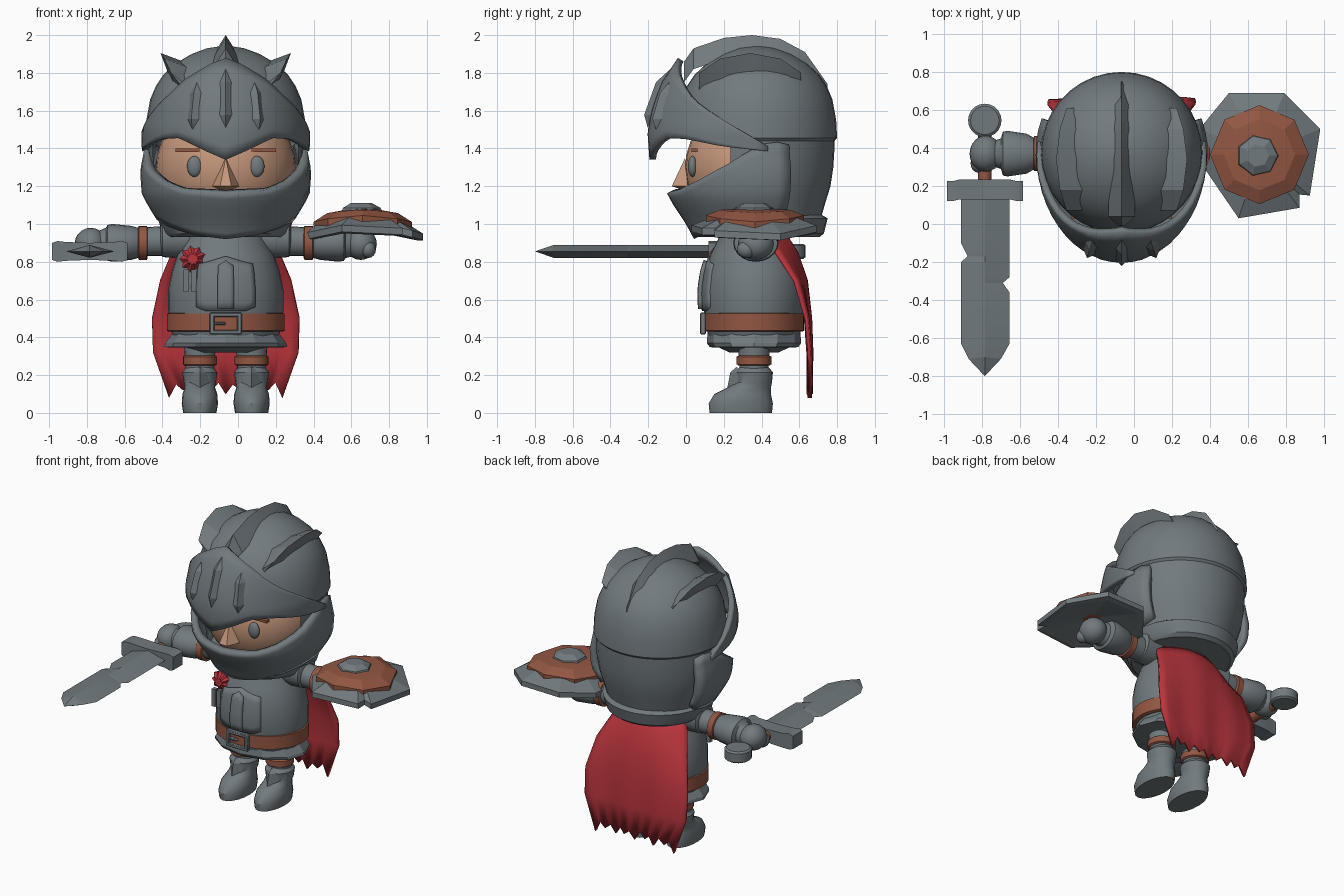
import bpy, bmesh, math
from math import sin, cos, pi, radians
from mathutils import Vector

if "Cube" in bpy.data.objects:
    bpy.data.objects.remove(bpy.data.objects["Cube"])

CX = -0.065  # body centre line


def material(name, col):
    m = bpy.data.materials.new(name)
    m.diffuse_color = (*col, 1)
    m.use_nodes = True
    m.node_tree.nodes["Principled BSDF"].inputs["Base Color"].default_value = m.diffuse_color
    return m


STEEL = material("steel", (0.165, 0.195, 0.21))
LEATHER = material("leather", (0.29, 0.095, 0.055))
RED = material("red_cloth", (0.48, 0.035, 0.045))
SKIN = material("skin", (0.56, 0.31, 0.20))


def build(name, verts, faces, mat, fix=True, angle=35):
    me = bpy.data.meshes.new(name)
    me.from_pydata([tuple(v) for v in verts], [], faces)
    bm = bmesh.new()
    bm.from_mesh(me)
    bmesh.ops.remove_doubles(bm, verts=bm.verts, dist=1e-5)
    if fix:
        bmesh.ops.recalc_face_normals(bm, faces=bm.faces)
    for f in bm.faces:
        f.smooth = True
    bm.to_mesh(me)
    bm.free()
    me.set_sharp_from_angle(angle=radians(angle))
    me.materials.append(mat)
    ob = bpy.data.objects.new(name, me)
    bpy.context.collection.objects.link(ob)
    return ob


def bridge(name, rings, mat, caps=True, angle=35):
    n = len(rings[0])
    faces = [(j*n+i, j*n+(i+1) % n, (j+1)*n+(i+1) % n, (j+1)*n+i)
             for j in range(len(rings)-1) for i in range(n)]
    if caps:
        faces += [tuple(range(n)), tuple(range((len(rings)-1)*n, len(rings)*n))]
    return build(name, [p for r in rings for p in r], faces, mat, angle=angle)


def loft(name, rings, mat, axis="z", n=20, caps=True, angle=35):
    """Elliptical rings (position, centre a, centre b, radius a, radius b)."""
    out = []
    for t, a, b, ra, rb in rings:
        r = []
        for i in range(n):
            u, v = a + ra*cos(2*pi*i/n), b + rb*sin(2*pi*i/n)
            r.append({"z": (u, v, t), "x": (t, u, v), "y": (u, t, v)}[axis])
        out.append(r)
    return bridge(name, out, mat, caps, angle)


def ball(name, c, r, mat, n=16):
    return loft(name, [(c[2]-r[2]*cos(pi*k/n), c[0], c[1], max(1e-3, r[0]*sin(pi*k/n)),
                max(1e-3, r[1]*sin(pi*k/n))) for k in range(n+1)], mat, n=2*n)


def box(name, c, s, mat, bevel=0.0):
    v = [(c[0]+x*s[0]/2, c[1]+y*s[1]/2, c[2]+z*s[2]/2)
         for z in (-1, 1) for x, y in ((-1, -1), (1, -1), (1, 1), (-1, 1))]
    ob = bridge(name, [v[:4], v[4:]], mat)
    if bevel:
        b = ob.modifiers.new("bevel", "BEVEL")
        b.width = bevel
    return ob


def lerp(tab, x):
    for p, q in zip(tab, tab[1:]):
        if x <= q[0]:
            t = max(0, (x-p[0])/(q[0]-p[0]))
            return [a+(b-a)*t for a, b in zip(p[1:], q[1:])]
    return list(tab[-1][1:])


def surf(shape, th, z, k=1.0):
    cy, rx, ry, f = shape
    s = lerp(f, z)[0]*k
    return (CX + rx*s*sin(th), cy - ry*s*cos(th), z)


def plate(name, shape, edges, thick, mat, cols=28, rows=8):
    """Curved plate; edges = (angle from front, lower z, upper z), mirrored."""
    amax = edges[-1][0]
    v = []
    for j in range(rows+1):
        for i in range(cols+1):
            a = -amax + 2*amax*i/cols
            zb, zt = lerp(edges, abs(a))
            v.append(surf(shape, radians(a), zb+(zt-zb)*j/rows))
    w = cols+1
    f = [(j*w+i, j*w+i+1, (j+1)*w+i+1, (j+1)*w+i) for j in range(rows) for i in range(cols)]
    ob = build(name, v, f, mat, fix=False)
    m = ob.modifiers.new("thickness", "SOLIDIFY")
    m.thickness, m.offset = thick, -1
    return ob


def ridge(name, apex, out, depth, width):
    out = Vector(out).normalized()
    side = out.cross(Vector((0, 1, 0)))
    rings = []
    for k, p in enumerate(apex):
        w = width*(0.25 if k in (0, len(apex)-1) else 1)
        b = Vector(p) - out*depth
        rings.append([Vector(p), b+side*w, b-side*w])
    bridge(name, rings, STEEL, angle=25)


# Helmet shell with face opening
prof = [(0.93, .29), (0.98, .325), (1.05, .345), (1.12, .365), (1.2, .39), (1.3, .405), (1.38, .41),
        (1.44, .412), (1.455, .425), (1.55, .42), (1.66, .40), (1.73, .37), (1.79, .33), (1.85, .265),
        (1.9, .18), (1.93, .1), (1.945, .004)]
dome = loft("helmet_shell", [(z, CX, .375, r, r) for z, r in prof], STEEL, n=36)
bm = bmesh.new()
bm.from_mesh(dome.data)
hole = [f for f in bm.faces if f.calc_center_median().y < .21 and 1.1 < f.calc_center_median().z < 1.45]
bmesh.ops.delete(bm, geom=hole, context="FACES")
bm.to_mesh(dome.data)
bm.free()
loft("helmet_neck_rim", [(.93, CX, .385, .31, .32), (.95, CX, .385, .335, .345),
                         (1.03, CX, .385, .36, .365), (1.05, CX, .385, .33, .33)], STEEL, n=32)

# Visor and chin guard
VISOR = (.375, .45, .58, [(1.34, .98), (1.5, 1), (1.63, .95), (1.75, .87), (1.88, .72)])
plate("visor", VISOR, [(0, 1.34, 1.88), (15, 1.39, 1.845), (33, 1.455, 1.775), (50, 1.45, 1.67),
                       (72, 1.41, 1.55), (96, 1.385, 1.41)], .035, STEEL)
CHIN = (.375, .445, .475, [(.92, .70), (1.0, .79), (1.1, .93), (1.16, 1), (1.28, 1.02), (1.42, .96)])
plate("chin_guard", CHIN, [(0, .92, 1.16), (30, .94, 1.18), (50, .97, 1.23), (70, 1.0, 1.31),
                           (85, 1.02, 1.39), (100, 1.03, 1.44), (112, 1.05, 1.42)], .045, STEEL)

# Visor slit ridges
for th, zb, zt in ((-23, 1.5, 1.75), (0, 1.51, 1.82), (23, 1.5, 1.75)):
    t, d, h = radians(th), .075, (zt-zb)*.22
    pts = [surf(VISOR, t, zb), surf(VISOR, t+d, zb+h), surf(VISOR, t+d, zt-h), surf(VISOR, t, zt),
           surf(VISOR, t-d, zt-h), surf(VISOR, t-d, zb+h),
           surf(VISOR, t, zb+h, 1.06), surf(VISOR, t, zt-h, 1.06)]
    build("visor_slit", pts, [(0, 1, 6), (1, 2, 7, 6), (2, 3, 7), (3, 4, 7), (4, 5, 6, 7), (5, 0, 6)],
          STEEL, fix=False, angle=15)

# Helmet crests
ridge("centre_crest", [(CX, y, z) for y, z in ((-.01, 1.86), (.04, 1.93), (.2, 1.985), (.35, 2.0),
                                               (.5, 1.98), (.63, 1.91), (.75, 1.74))], (0, 0, 1), .11, .07)
for s in (-1, 1):
    ridge("side_crest", [(CX+s*x, y, z) for x, y, z in ((.29, .07, 1.80), (.325, .18, 1.875), (.345, .34, 1.905),
                         (.325, .5, 1.875), (.29, .61, 1.80))], (s*.7, 0, .7), .12, .055)

# Face
ball("head", (CX, .36, 1.3), (.37, .365, .35), SKIN)
build("nose", [(CX, -.005, 1.35), (CX-.07, .01, 1.2), (CX+.07, .01, 1.2), (CX-.03, -.075, 1.2),
               (CX+.03, -.075, 1.2), (CX, .02, 1.17)],
      [(0, 1, 3), (0, 3, 4), (0, 4, 2), (1, 5, 3), (3, 5, 4), (4, 5, 2), (0, 2, 5, 1)], SKIN)
for s in (-1, 1):
    ball("eye", (CX+s*.165, .035, 1.305), (.04, .025, .055), STEEL, 10)
    brow = box("eyebrow", (CX+s*.2, .045, 1.39), (.13, .03, .018), LEATHER)

# Torso, skirt and belt
loft("torso", [(.32, CX, .36, .15, .13), (.36, CX, .36, .25, .215), (.42, CX, .36, .285, .245),
               (.54, CX, .36, .305, .265), (.65, CX, .36, .305, .27), (.75, CX, .36, .285, .26),
               (.84, CX, .36, .255, .23), (.92, CX, .36, .215, .19), (1.0, CX, .36, .19, .17)], STEEL, n=32)
loft("armour_skirt", [(.345, CX, .36, .29, .215), (.35, CX, .36, .325, .235), (.37, CX, .36, .32, .25),
                      (.43, CX, .36, .275, .245)], STEEL, n=12, angle=20)
loft("belt", [(.43, CX, .36, .30, .255), (.435, CX, .36, .312, .266), (.525, CX, .36, .312, .266),
              (.53, CX, .36, .30, .255)], LEATHER, n=32)
for dx, dz, w, h in ((-.073, 0, .025, .115), (.073, 0, .025, .115), (0, .046, .17, .023),
                     (0, -.046, .17, .023), (-.03, 0, .06, .016)):
    box("buckle", (CX+dx, .09, .473+dz), (w, .03, h), STEEL, .005)
CHEST = (.36, .31, .275, [(.5, 1), (.65, 1.02), (.75, .97), (.84, .87)])
plate("chest_plate", CHEST, [(0, .54, .83), (20, .54, .80), (30, .56, .79)], .03, STEEL, 12, 6)
plate("chest_ridge", (.36, .31, .295, CHEST[3]), [(0, .55, .81), (8, .55, .78)], .03, STEEL, 4, 6)

# Rosette with ribbon tails
star = [((.072 if i % 2 else .055)*cos(pi*i/9), (.072 if i % 2 else .055)*sin(pi*i/9)) for i in range(18)]
bridge("rosette", [[(-.24+x*k, y, .815+z*k) for x, z in star]
                   for k, y in ((.9, .19), (1, .155), (.45, .125))], RED, angle=20)
for dx in (-.025, .015):
    box("ribbon_tail", (-.25+dx, .135, .70), (.028, .03, .12), STEEL)

# Legs and boots
for x in (CX-.137, CX+.137):
    loft("leg", [(.2, x, .36, .075, .075), (.38, x, .36, .085, .085)], STEEL)
    loft("leg_strap", [(.25, x, .36, .08, .08), (.257, x, .36, .09, .092), (.297, x, .36, .09, .092),
                       (.304, x, .36, .08, .08)], LEATHER)
    loft("boot", [(0, x, .29, .088, .165), (.05, x, .29, .096, .17), (.1, x, .3, .092, .15),
                  (.135, x, .335, .08, .115), (.16, x, .36, .085, .095), (.215, x, .36, .093, .1),
                  (.245, x, .36, .07, .075)], STEEL)
    build("shin_guard", [(x-.045, .27, .12), (x+.045, .27, .12), (x+.045, .28, .215), (x, .27, .245),
                         (x-.045, .28, .215), (x, .215, .115), (x, .235, .215)],
          [(0, 5, 6, 4), (5, 1, 2, 6), (4, 6, 3), (6, 2, 3), (0, 1, 5), (0, 4, 3, 2, 1)], STEEL, angle=15)

# Arms and hands
for s in (-1, 1):
    def arm(name, rings, mat):
        loft(name, [(CX+s*d, .37, z, ry, rz) for d, z, ry, rz in rings], mat, "x")
    arm("shoulder", [(.14, .92, .09, .09), (.27, .925, .1, .105), (.335, .925, .1, .1), (.345, .925, .08, .08)], STEEL)
    arm("upper_arm", [(.3, .91, .08, .08), (.48, .905, .075, .075)], STEEL)
    arm("arm_strap", [(.413, .9, .08, .08), (.418, .9, .092, .09), (.46, .9, .092, .09), (.465, .9, .08, .08)], LEATHER)
    arm("forearm", [(.465, .9, .085, .08), (.5, .9, .105, .09), (.6, .9, .12, .1), (.625, .9, .115, .095),
                    (.635, .9, .08, .08), (.68, .895, .065, .065)], STEEL)
    ball("hand", (CX+s*.715, .37, .895), (.085, .095, .085), STEEL, 10)
    ball("thumb", (CX+s*.755, .32, .865), (.04, .05, .045), STEEL, 8)

# Sword
SX, SZ = -.785, .855
loft("sword_grip", [(.16, SX, SZ, .035, .035), (.5, SX, SZ, .035, .035)], LEATHER, "y", 12)
loft("pommel", [(SZ-.04, SX, .545, .075, .075), (SZ-.03, SX, .545, .088, .088),
                (SZ+.03, SX, .545, .088, .088), (SZ+.04, SX, .545, .075, .075)], STEEL)
for s in (-1, 1):
    bridge("cross_guard", [[(SX+s*d, y+o, SZ+z) for y, z in ((.13, -h), (.235, -h), (.235, h), (.13, h))]
           for d, o, h in ((0, 0, .045), (.13, 0, .05), (.17, -.01, .055), (.2, -.01, .045))], STEEL)
edge = [(-.91, .15), (-.91, -.1), (-.875, -.17), (-.91, -.2), (-.91, -.63), (-.87, -.71), (SX, -.8),
        (-.70, -.71), (-.655, -.63), (-.655, -.36), (-.69, -.31), (-.655, -.28), (-.655, .15)]
n = len(edge)
verts = [(x, y, SZ) for x, y in edge]
verts += [(SX, max(y, -.7), SZ+h) for h in (.034, -.034) for x, y in edge]
build("blade", verts, [(i, i+1, i+1+k, i+k) for k in (n, 2*n) for i in range(n-1)], STEEL, angle=10)

# Shield
def bent(p, z):
    return (p[0], p[1], z - .5*(p[0]-.66)**2)
rim = [(.5, .69), (.79, .69), (.98, .5), (.925, .15), (.87, .155), (.87, .085), (.55, .03), (.345, .33), (.345, .5)]
def scaled(pts, k):
    return [(.66+(x-.66)*k, .365+(y-.365)*k) for x, y in pts]
bridge("shield_plate", [[bent(p, z) for p in scaled(rim, k)] for k, z in
       ((.15, .985), (.9, .955), (1, .965), (1, 1.0), (.7, 1.035), (.15, 1.05))], STEEL, angle=8)
octo = [(.66+.26*cos(pi*i/4), .365+.26*sin(pi*i/4)) for i in range(8)]
bridge("shield_leather", [[bent(p, z) for p in scaled(octo, k)] for k, z in
       ((1, 1.0), (1, 1.045), (.72, 1.075), (.3, 1.08))], LEATHER, angle=8)
loft("shield_boss", [(1.06, .65, .36, .115, .115), (1.085, .65, .36, .105, .105),
                     (1.11, .65, .36, .06, .06)], STEEL, n=7, angle=8)

# Cape with ragged hem
rows = [(0, .95, .22, .52, .10), (.15, .85, .28, .585, .11), (.35, .7, .345, .635, .06), (.6, .5, .39, .655, .02),
        (.8, .32, .385, .66, .01), (1, .1, .30, .655, 0)]
cols, v = 16, []
for t, z, hw, y, wrap in rows:
    for i in range(cols+1):
        u = -1 + 2*i/cols
        rag = (0, .05, .02, .06)[i % 4] if t == 1 else 0
        v.append((CX+u*hw, y - wrap*u*u + .008*t*sin(u*9), z + rag - (.02 if t == 1 and abs(u) == 1 else 0)))
w = cols+1
cape = build("cape", v, [(j*w+i, j*w+i+1, (j+1)*w+i+1, (j+1)*w+i)
             for j in range(len(rows)-1) for i in range(cols)], RED, fix=False)
m = cape.modifiers.new("thickness", "SOLIDIFY")
m.thickness, m.offset = .018, 0
